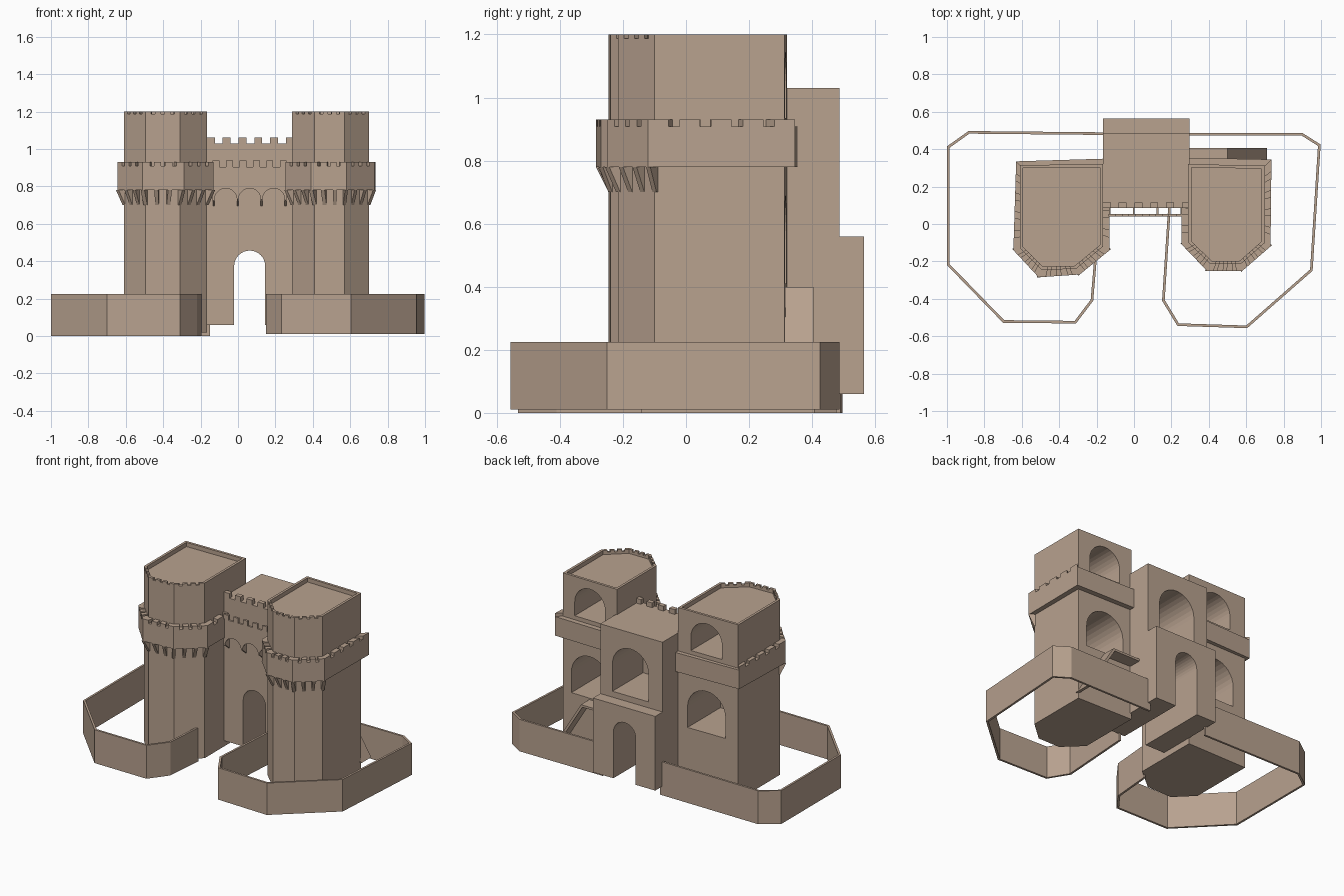
import bpy, bmesh, math
from mathutils import Vector

if "Cube" in bpy.data.objects:
    bpy.data.objects.remove(bpy.data.objects["Cube"])

stone = bpy.data.materials.new("tan_stone")
stone.diffuse_color = (0.48, 0.36, 0.275, 1)
stone.use_nodes = True
stone.node_tree.nodes["Principled BSDF"].inputs["Base Color"].default_value = stone.diffuse_color


def solids(name, parts):
    """One object made of extruded outlines; parts = [(3D points, extrusion vector)]."""
    bm = bmesh.new()
    for pts, vec in parts:
        a = [bm.verts.new(p) for p in pts]
        b = [bm.verts.new(Vector(p) + Vector(vec)) for p in pts]
        bm.faces.new(a)
        bm.faces.new(b[::-1])
        for i in range(len(a)):
            j = (i + 1) % len(a)
            bm.faces.new((a[j], a[i], b[i], b[j]))
    bmesh.ops.recalc_face_normals(bm, faces=bm.faces)
    me = bpy.data.meshes.new(name)
    bm.to_mesh(me)
    bm.free()
    me.materials.append(stone)
    ob = bpy.data.objects.new(name, me)
    bpy.context.collection.objects.link(ob)
    return ob


def prism(pts, z0, z1):
    return [(x, y, z0) for x, y in pts], (0, 0, z1 - z0)


def side_prism(pts, y0, y1):
    return [(x, y0, z) for x, z in pts], (0, y1 - y0, 0)


def box(x0, x1, y0, y1, z0, z1):
    return prism([(x0, y0), (x1, y0), (x1, y1), (x0, y1)], z0, z1)


def arch(cx, r, z0, top, y0, y1, n=16):
    """Round-headed opening running along y."""
    pts = [(cx - r, z0), (cx + r, z0)]
    pts += [(cx + r * math.cos(math.pi * i / n), top - r + r * math.sin(math.pi * i / n))
            for i in range(n + 1)]
    return side_prism(pts, y0, y1)


def carve(ob, openings):
    """Cut the openings out of the object one at a time."""
    for part in openings:
        cutter = solids("cutter", [part])
        cutter.hide_render = True
        mod = ob.modifiers.new("cut", 'BOOLEAN')
        mod.operation, mod.solver, mod.object = 'DIFFERENCE', 'EXACT', cutter
        dg = bpy.context.evaluated_depsgraph_get()
        me = bpy.data.meshes.new_from_object(ob.evaluated_get(dg))
        ob.modifiers.clear()
        ob.data = me
        bpy.data.objects.remove(cutter)


def inset(poly, d):
    """Miter offset of a counter-clockwise closed outline towards the inside."""
    out, n = [], len(poly)
    for i in range(n):
        p0, p, p1 = (Vector(poly[k % n]) for k in (i - 1, i, i + 1))
        a, b = (p - p0).normalized(), (p1 - p).normalized()
        na, nb = Vector((-a.y, a.x)), Vector((-b.y, b.x))
        out.append(tuple(p + (na + nb) * d / (1 + na.dot(nb))))
    return out


def edge_blocks(outer, inner, edge, n, z0, z1, fill=0.6):
    """n merlons along one edge of a ring."""
    j = (edge + 1) % len(outer)
    o0, o1, i0, i1 = (Vector(p) for p in (outer[edge], outer[j], inner[edge], inner[j]))
    res = []
    for k in range(n):
        t0 = k / (n - 1 + fill) if n > 1 else 0
        t1 = (k + fill) / (n - 1 + fill) if n > 1 else 1
        res.append(prism([o0.lerp(o1, t0), o0.lerp(o1, t1), i0.lerp(i1, t1), i0.lerp(i1, t0)], z0, z1))
    return res


def corbels(body, gallery):
    """Tapered brackets under the gallery on the three front facets."""
    res = []
    for e in (1, 2, 3):
        b0, b1, g0, g1 = (Vector(p) for p in (body[e], body[e + 1], gallery[e], gallery[e + 1]))
        along = (b1 - b0).normalized() * 0.02
        for t in ((0, 1 / 3, 2 / 3, 1) if e == 3 else (0, 1 / 3, 2 / 3)):
            b, g = b0.lerp(b1, t), g0.lerp(g1, t)
            b_in = b + (b - g) * 0.3
            tri = [(b_in.x, b_in.y, 0.70), (b.x, b.y, 0.70), (g.x, g.y, 0.78), (b_in.x, b_in.y, 0.78)]
            tri = [(x - along.x / 2, y - along.y / 2, z) for x, y, z in tri]
            res.append((tri, (along.x, along.y, 0)))
    return res


def tower(side, body, gallery, niche_x):
    # shaft with two arched niches at the back
    shaft = solids(side + "_tower", [prism(body, 0.02, 1.172)])
    carve(shaft, [arch(niche_x, 0.14, 0.41, 0.69, -0.03, 0.6),
                  arch(niche_x, 0.115, 0.935, 1.145, -0.03, 0.6)])
    # gallery band, its merlons and corbels
    band = solids(side + "_gallery", [prism(gallery, 0.78, 0.908)])
    parts = []
    for e, n in enumerate((5, 4, 4, 4, 5)):
        parts += edge_blocks(gallery, body, e, n, 0.908, 0.93, 0.65)
    solids(side + "_gallery_merlons", parts)
    solids(side + "_corbels", corbels(body, gallery))
    # roof parapet: notched at the front, plain at the sides and back
    inner, rim = inset(body, 0.017), []
    for e in range(6):
        front = e in (1, 2, 3)
        rim += edge_blocks(body, inner, e, 1, 1.172, 1.187 if front else 1.2)
        if front:
            rim += edge_blocks(body, inner, e, 4, 1.187, 1.2)
    solids(side + "_roof_parapet", rim)


tower("left",
      [(-.61, .315), (-.61, -.13), (-.495, -.245), (-.31, -.24), (-.165, -.12), (-.165, .32)],
      [(-.63, .335), (-.645, -.14), (-.51, -.285), (-.29, -.27), (-.13, -.14), (-.13, .35)], -0.375)
tower("right",
      [(.29, .32), (.29, -.10), (.41, -.215), (.57, -.215), (.70, -.10), (.70, .312)],
      [(.255, .355), (.255, -.11), (.39, -.25), (.58, -.25), (.73, -.12), (.735, .345)], 0.495)

# gatehouse between the towers: stepped block, gate passage, rear niche
GX0, GX1, GC = -0.166, 0.298, 0.0625
outline = [(.085, .06), (.565, .06), (.565, .56), (.487, .56), (.487, 1.03), (.085, 1.03)]
gate = solids("gatehouse", [([(GX0, y, z) for y, z in outline], (GX1 - GX0, 0, 0))])
carve(gate, [arch(GC, 0.083, -0.1, 0.457, -0.2, 0.8),
             arch(GC + 0.01, 0.135, 0.60, 0.92, 0.16, 0.7)])
top = [(GX0, .085), (GX1, .085), (GX1, .115), (GX0, .115)]
back = [(x, .115) for x in (GX0, GX1)] + [(x, .115) for x in (GX1, GX0)]
solids("gatehouse_merlons", edge_blocks(top, back, 0, 6, 1.03, 1.062, 0.5))

# front machicolation: plate with arched lower edge, merlons and brackets
PX0, PX1, pitch = -0.135, 0.26, 0.128
profile = [(PX0, .905), (PX0, .72)]
for c in (GC - pitch, GC, GC + pitch):
    profile += [(c - .06 * math.cos(math.pi * i / 10), .73 + .06 * math.sin(math.pi * i / 10))
                for i in range(11)]
profile += [(PX1, .72), (PX1, .905)]
parts = [side_prism(profile, .04, .054)]
w = (PX1 - PX0) / 5.5
parts += [box(PX0 + k * w, PX0 + (k + .5) * w, .04, .054, .905, .938) for k in range(6)]
for k in range(4):
    x = GC + (k - 1.5) * pitch - 0.005
    parts.append(([(x, .09, .69), (x, .09, .89), (x, .045, .89), (x, .045, .73)], (.01, 0, 0)))
solids("gate_machicolation", parts)


def curtain_wall(name, path, z0, thick=0.014):
    """Thin wall along an open path, with mitred corners."""
    pts, inner = [Vector(p) for p in path], []
    for i, p in enumerate(pts):
        a = (p - pts[i - 1]).normalized() if i else (pts[1] - p).normalized()
        b = (pts[i + 1] - p).normalized() if i < len(pts) - 1 else a
        na, nb = Vector((-a.y, a.x)), Vector((-b.y, b.x))
        inner.append(p + (na + nb) * thick / (1 + na.dot(nb)))
    solids(name, [prism(pts + inner[::-1], z0, 0.225)])


# low outer walls
curtain_wall("left_outer_wall",
             [(-.15, .49), (-.885, .497), (-1, .415), (-1, -.22), (-.70, -.528),
              (-.31, -.532), (-.218, -.41), (-.195, -.14)], 0.0)
curtain_wall("right_outer_wall",
             [(.183, .095), (.15, -.41), (.232, -.545), (.605, -.557), (.955, -.25),
              (.998, .425), (.90, .487), (.28, .487)], 0.01)

# landing and ramp behind the right tower
solids("rear_ramp", [side_prism([(.28, .40), (.50, .40), (.71, .06), (.69, .06), (.49, .385), (.28, .385)],
                                .30, .405)])
